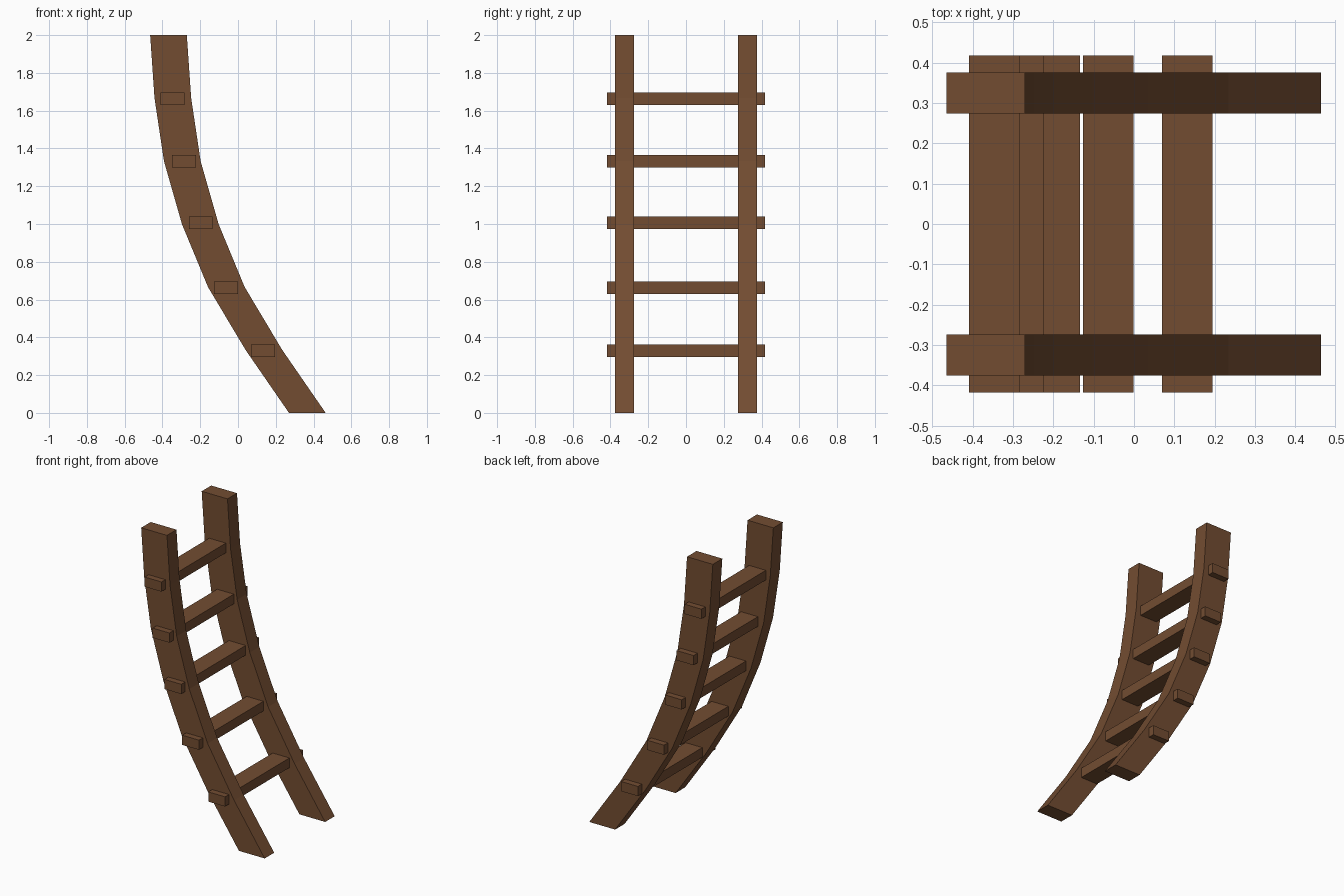
import bpy, bmesh

if "Cube" in bpy.data.objects:
    bpy.data.objects.remove(bpy.data.objects["Cube"])

wood = bpy.data.materials.new("brown wood")
wood.diffuse_color = (0.17, 0.073, 0.031, 1)
wood.use_nodes = True
wood.node_tree.nodes["Principled BSDF"].inputs["Base Color"].default_value = wood.diffuse_color


def extrude_profile(name, profile, y0, y1):
    """Extrude an (x, z) outline along y."""
    bm = bmesh.new()
    face = bm.faces.new([bm.verts.new((x, y0, z)) for x, z in profile])
    res = bmesh.ops.extrude_face_region(bm, geom=[face])
    moved = [v for v in res["geom"] if isinstance(v, bmesh.types.BMVert)]
    bmesh.ops.translate(bm, verts=moved, vec=(0, y1 - y0, 0))
    bmesh.ops.recalc_face_normals(bm, faces=bm.faces)
    # split the concave side caps into clean pieces
    bmesh.ops.triangulate(bm, faces=[f for f in bm.faces if len(f.verts) > 4])
    mesh = bpy.data.meshes.new(name)
    bm.to_mesh(mesh)
    bm.free()
    mesh.materials.append(wood)
    ob = bpy.data.objects.new(name, mesh)
    bpy.context.collection.objects.link(ob)
    return ob


# curved side rails, sheared so both ends stay level
centres = [0.367, 0.137, -0.062, -0.2, -0.295, -0.345, -0.368]
half = 0.097
levels = [i / 3 for i in range(7)]
outline = [(c + half, z) for c, z in zip(centres, levels)]
outline += [(c - half, z) for c, z in reversed(list(zip(centres, levels)))]
extrude_profile("front_rail", outline, -0.376, -0.274)
extrude_profile("back_rail", outline, 0.274, 0.376)

# flat rungs poking through the rails
rungs = [(0.132, 0.33), (-0.064, 0.663), (-0.197, 1.007), (-0.286, 1.332), (-0.346, 1.663)]
for i, (x, z) in enumerate(rungs):
    w, h = 0.063, 0.033
    extrude_profile(f"rung_{i + 1}",
                    [(x - w, z - h), (x + w, z - h), (x + w, z + h), (x - w, z + h)],
                    -0.418, 0.418)
